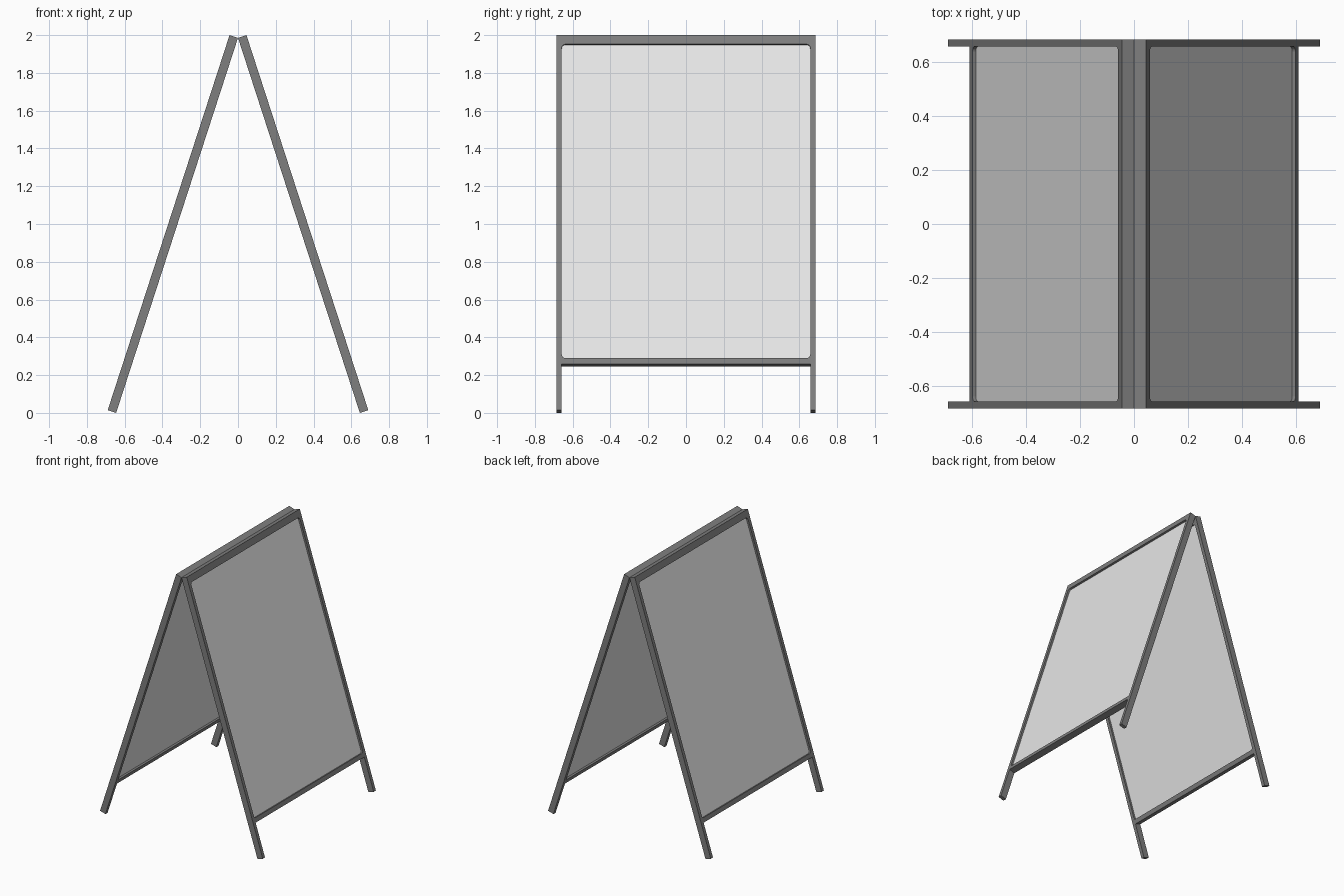
import bpy, bmesh, math
from mathutils import Matrix

cube = bpy.data.objects.get("Cube")
if cube:
    bpy.data.objects.remove(cube, do_unlink=True)


def material(name, value):
    m = bpy.data.materials.new(name)
    m.use_nodes = True
    col = (value, value, value, 1)
    m.diffuse_color = col
    m.node_tree.nodes["Principled BSDF"].inputs["Base Color"].default_value = col
    return m


FRAME = material("dark grey frame", 0.21)
BOARD = material("off white board", 0.8)

TILT = math.radians(18)
HALF_W, LEG_W, DEPTH, LENGTH = 0.685, 0.027, 0.047, 2.088
INNER = HALF_W - LEG_W
TOP_RAIL, RAIL_TOP, RAIL_BOTTOM = -0.05, -1.797, -1.83
RECESS = 0.014
RADIUS = 0.02


def finish(name, bm, mat, matrix):
    bmesh.ops.recalc_face_normals(bm, faces=bm.faces)
    me = bpy.data.meshes.new(name)
    bm.to_mesh(me)
    bm.free()
    me.materials.append(mat)
    ob = bpy.data.objects.new(name, me)
    ob.matrix_world = matrix
    bpy.context.collection.objects.link(ob)


def box(name, x, y, z, mat, matrix):
    bm = bmesh.new()
    bmesh.ops.create_cube(bm, size=1)
    for v in bm.verts:
        v.co = [(a + b) / 2 + c * (b - a) for c, (a, b) in zip(v.co, (x, y, z))]
    finish(name, bm, mat, matrix)


def corner_fillet(name, y, z, sy, sz, matrix):
    """Concave fillet rounding one corner of the frame opening."""
    pts = [(0, 0)]
    for i in range(6):
        a = math.radians(18 * i)
        pts.append((RADIUS * (1 - math.sin(a)), RADIUS * (1 - math.cos(a))))
    bm = bmesh.new()
    face = bm.faces.new([bm.verts.new((-DEPTH + 0.001, y + sy * p, z + sz * q)) for p, q in pts])
    ext = bmesh.ops.extrude_face_region(bm, geom=[face])
    for v in ext["geom"]:
        if isinstance(v, bmesh.types.BMVert):
            v.co.x = -0.001
    finish(name, bm, FRAME, matrix)


# Two identical leaves leaning together; local x is outward, z runs up the leaf
for side, turn in (("left", 0), ("right", math.pi)):
    mat = (Matrix.Rotation(turn, 4, "Z")
           @ Matrix.Translation((DEPTH * math.cos(TILT), 0, 2.0))
           @ Matrix.Rotation(-TILT, 4, "Y"))
    depth = (-DEPTH, 0)
    # Legs
    for end, s in (("a", -1), ("b", 1)):
        ys = sorted((s * INNER, s * HALF_W))
        box(f"{side}_leg_{end}", depth, ys, (-LENGTH, 0), FRAME, mat)
        # Rounded corners of the opening
        corner_fillet(f"{side}_top_corner_{end}", s * INNER, TOP_RAIL, -s, -1, mat)
        corner_fillet(f"{side}_bottom_corner_{end}", s * INNER, RAIL_TOP, -s, 1, mat)
    # Cross rails
    span = (-INNER, INNER)
    box(f"{side}_top_rail", depth, span, (TOP_RAIL, 0), FRAME, mat)
    box(f"{side}_bottom_rail", depth, span, (RAIL_BOTTOM, RAIL_TOP), FRAME, mat)
    # Recessed board
    box(f"{side}_board", (-DEPTH + RECESS, -RECESS), span, (RAIL_TOP, TOP_RAIL), BOARD, mat)
